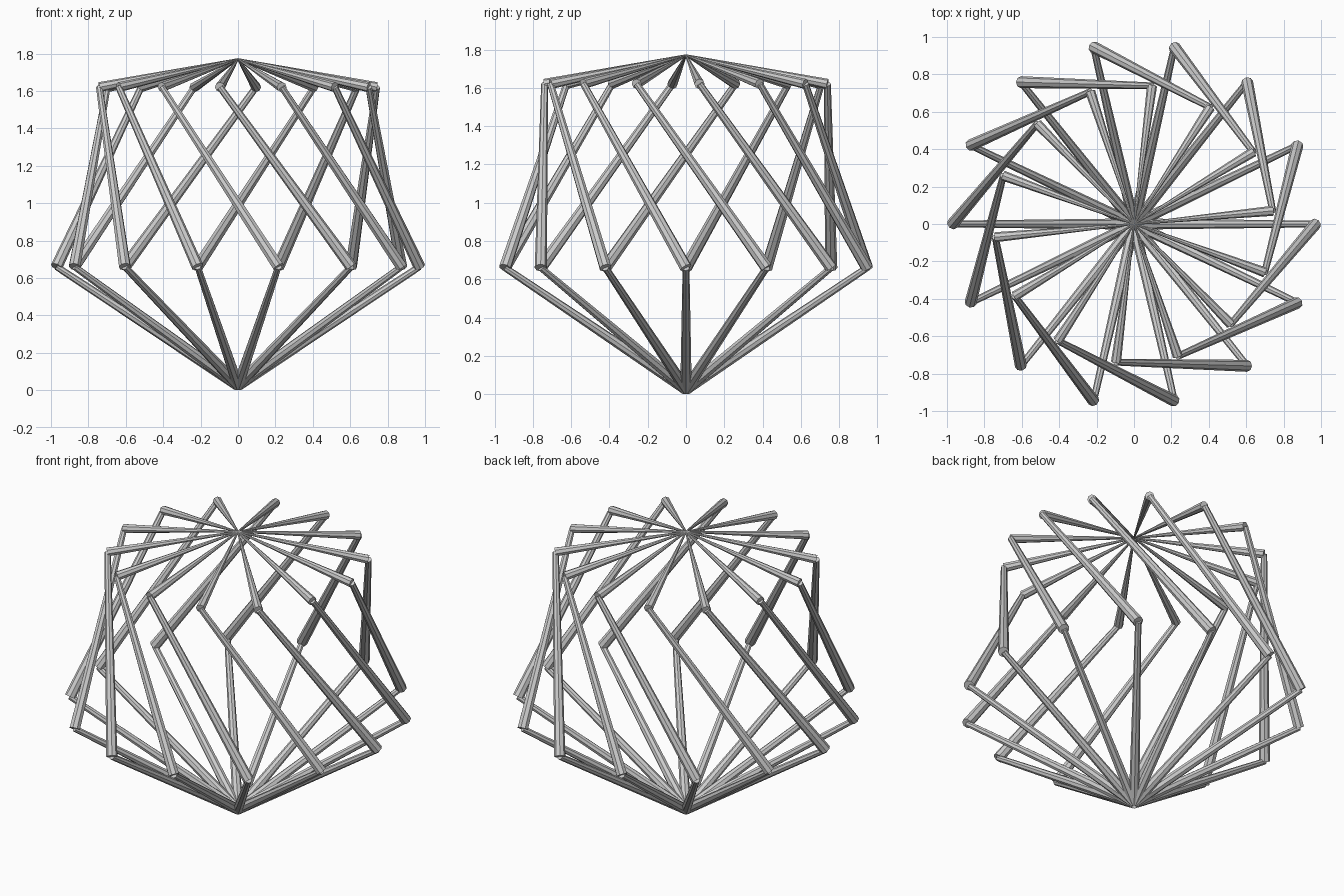
import bpy, math
from mathutils import Vector

if "Cube" in bpy.data.objects:
    bpy.data.objects.remove(bpy.data.objects["Cube"])

COUNT = 14
STEP = 2 * math.pi / COUNT
TWIST = math.radians(-46)
SIDES = 8


def polar(radius, angle, z):
    return Vector((radius * math.cos(angle), radius * math.sin(angle), z))


def rod(name, start, end, r_start, r_end):
    """Tapered faceted rod between two points."""
    axis = end - start
    bpy.ops.mesh.primitive_cone_add(vertices=SIDES, radius1=r_start, radius2=r_end,
                                    depth=axis.length, location=(start + end) / 2,
                                    rotation=axis.to_track_quat('Z', 'Y').to_euler())
    bpy.context.object.name = name


base = Vector((0, 0, 0.025))
apex = Vector((0, 0, 1.77))

for i in range(COUNT):
    a = i * STEP
    low = polar(0.97, a, 0.66)
    high = polar(0.745, a + TWIST, 1.62)
    # bowl spoke, twisted side strut, roof spoke
    rod(f"lower_spoke_{i}", base, low, 0.03, 0.018)
    rod(f"side_strut_{i}", low, high, 0.032, 0.018)
    rod(f"roof_spoke_{i}", high, apex, 0.027, 0.005)
